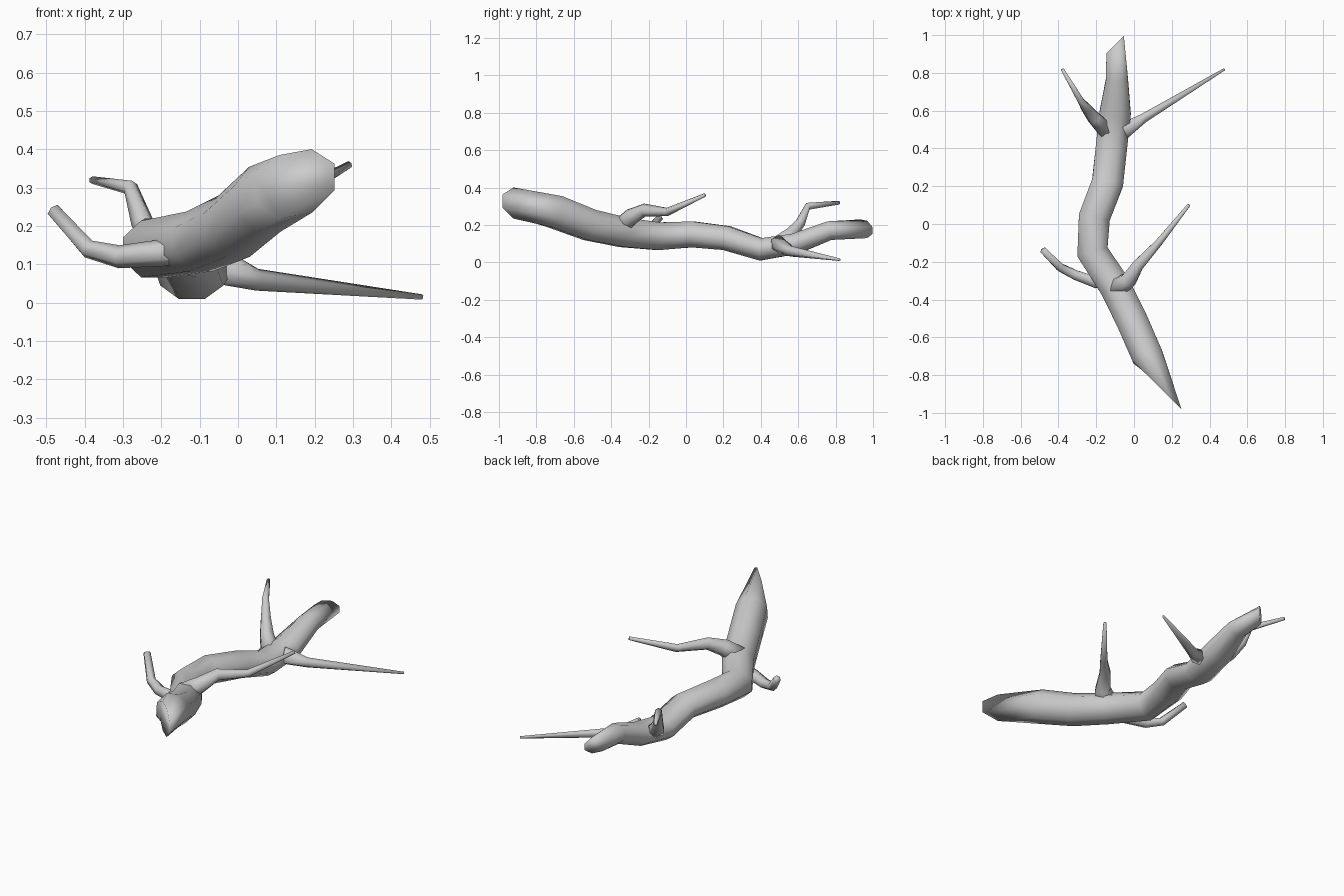
import bpy, bmesh, math
from mathutils import Vector

default_cube = bpy.data.objects.get("Cube")
if default_cube:
    bpy.data.objects.remove(default_cube)

# One pale grey for the whole piece of wood
grey = (.6, .6, .6, 1)
wood = bpy.data.materials.new("pale_grey_wood")
wood.use_nodes = True
wood.diffuse_color = grey
shader = next(node for node in wood.node_tree.nodes if node.type == 'BSDF_PRINCIPLED')
shader.inputs["Base Color"].default_value = grey
shader.inputs["Roughness"].default_value = .8


def mix(start, end, amount):
    return start + (end - start) * amount


def ring_axes(points, index):
    """Sideways and upward axes of a ring standing square to the path."""
    before = points[max(index - 1, 0)]
    after = points[min(index + 1, len(points) - 1)]
    along = (after - before).normalized()
    side = along.cross(Vector((0, 0, 1))).normalized()
    return side, side.cross(along)


def make_ring(bm, centre, side, up, sides):
    """Add one elliptical ring, with its flats facing sideways and upward."""
    angles = [math.tau * (step + .5) / sides for step in range(sides)]
    return [bm.verts.new(centre + side * math.cos(angle) + up * math.sin(angle))
            for angle in angles]


def skin_rings(name, bm, rings):
    """Bridge neighbouring rings, cap both ends and make a smooth object."""
    for ring, following in zip(rings, rings[1:]):
        for here in range(len(ring)):
            bm.faces.new((ring[here - 1], ring[here], following[here], following[here - 1]))
    bm.faces.new(rings[0])
    bm.faces.new(rings[-1])
    bmesh.ops.recalc_face_normals(bm, faces=bm.faces)
    for face in bm.faces:
        face.smooth = True
    mesh = bpy.data.meshes.new(name)
    bm.to_mesh(mesh)
    bm.free()
    mesh.materials.append(wood)
    bpy.context.collection.objects.link(bpy.data.objects.new(name, mesh))


def build_log(name, bends, heights, front, back):
    """Evenly spaced rings from front to back; flatter towards the back."""
    last = len(bends) - 1
    points = [Vector((bend, mix(front, back, index / last), height))
              for index, (bend, height) in enumerate(zip(bends, heights))]
    bm = bmesh.new()
    rings = []
    for index, point in enumerate(points):
        side, up = ring_axes(points, index)
        side *= .09
        up *= mix(.1, .05, index / last)
        # The broken ends are slanted and the wood narrows before the back one
        if index == 0:
            side, up = Vector((.11, -.11, .02)), Vector((0, 0, .09))
        elif index == last - 1:
            side *= .7
        elif index == last:
            side, up = Vector((.05, .05, -.01)), Vector((0, 0, .05))
        rings.append(make_ring(bm, point, side, up, sides=8))
    skin_rings(name, bm, rings)


def build_branch(name, thick, thin, *path):
    """A bent twig that tapers evenly from its thick root to its thin tip."""
    points = [Vector(point) for point in path]
    bm = bmesh.new()
    rings = []
    for index, point in enumerate(points):
        radius = mix(thick, thin, index / (len(points) - 1))
        side, up = ring_axes(points, index)
        rings.append(make_ring(bm, point, side * radius, up * radius, sides=6))
    skin_rings(name, bm, rings)


# Crooked main log
build_log("main_log",
          bends=(.15, .07, -.01, -.1, -.22, -.21, -.14, -.12, -.1, -.09, -.1),
          heights=(.31, .27, .2, .16, .14, .15, .13, .07, .1, .17, .18),
          front=-.88, back=.95)

# Side branches, each from the log outwards
build_branch("front_right_branch", .04, .02,
             (-.1, -.3, .14), (-.2, -.31, .13), (-.31, -.27, .12),
             (-.39, -.23, .14), (-.48, -.14, .24))
build_branch("front_left_branch", .06, .01,
             (-.1, -.34, .19), (-.03, -.3, .24), (.02, -.22, .28),
             (.13, -.1, .27), (.29, .1, .36))
build_branch("back_left_branch", .05, .007,
             (-.06, .49, .1), (.05, .56, .06), (.48, .82, .015))
build_branch("back_right_branch", .05, .01,
             (-.15, .5, .1), (-.21, .56, .15), (-.25, .61, .21),
             (-.28, .65, .3), (-.38, .82, .32))
